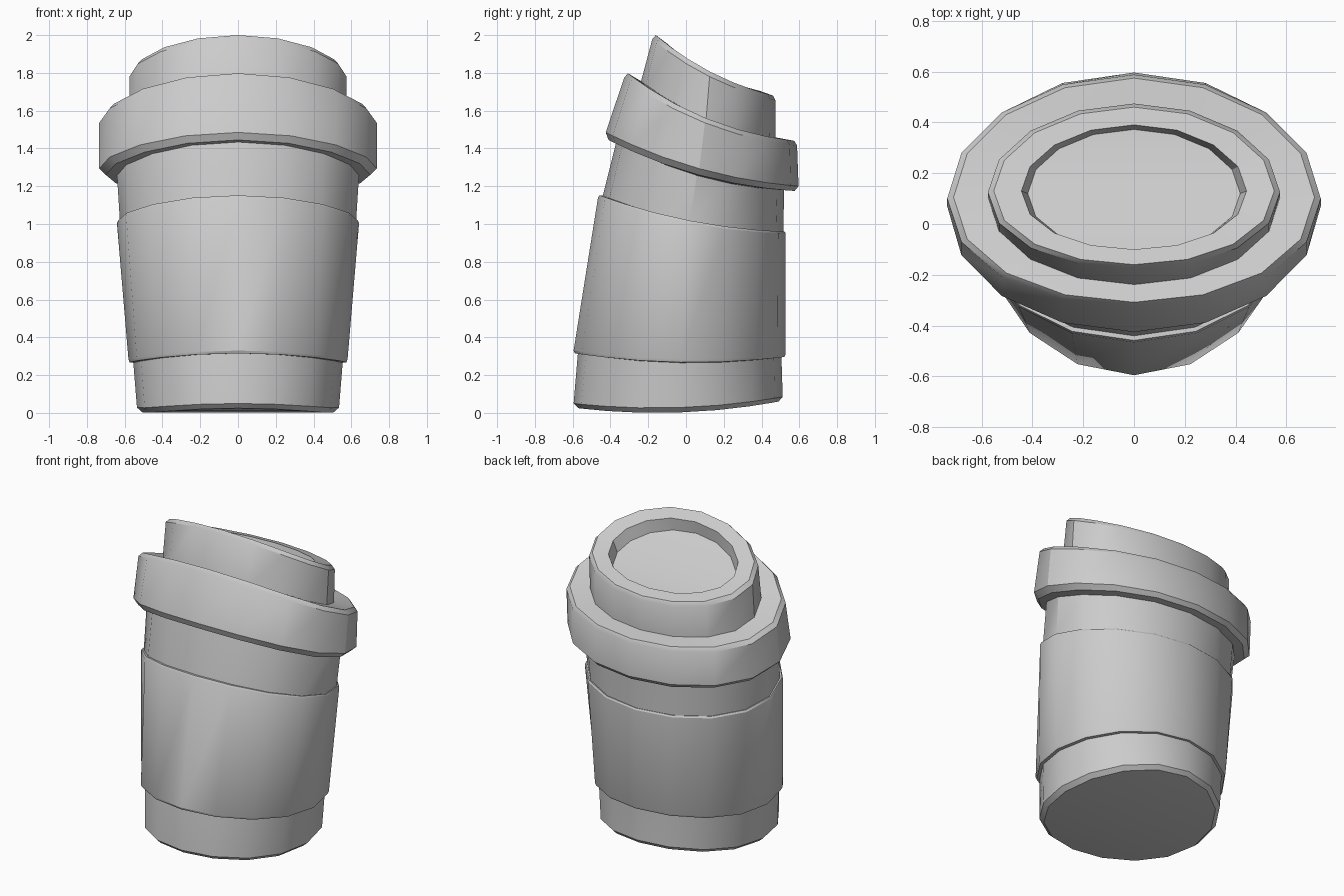
import bpy, bmesh, math

SIDES = 16

def ring(bm, spec):
    """Bent ring: half width, then (y, z) at front, side and back."""
    rx, yf, zf, ym, zm, yb, zb = spec
    verts = []
    for i in range(SIDES):
        a = 2 * math.pi * i / SIDES
        t = -math.cos(a)                      # -1 front, 0 side, 1 back
        y = ym + (yb - yf) / 2 * t + ((yb + yf) / 2 - ym) * t * t
        z = zm + (zb - zf) / 2 * t + ((zb + zf) / 2 - zm) * t * t
        verts.append(bm.verts.new((rx * math.sin(a), y, z)))
    return verts

def cap(bm, r):
    """Close a ring with strips running left to right, following its bend."""
    h = SIDES // 2
    bm.faces.new((r[0], r[1], r[-1]))
    for i in range(1, h - 1):
        bm.faces.new((r[i], r[i + 1], r[-i - 1], r[-i]))
    bm.faces.new((r[h - 1], r[h], r[h + 1]))

def shell(name, specs, cap_start=False, cap_end=False, closed=False):
    bm = bmesh.new()
    rings = [ring(bm, s) for s in specs]
    pairs = list(zip(rings, rings[1:]))
    if closed:
        pairs.append((rings[-1], rings[0]))
    for a, b in pairs:
        for i in range(SIDES):
            j = (i + 1) % SIDES
            bm.faces.new((a[i], a[j], b[j], b[i]))
    if cap_start:
        cap(bm, rings[0])
    if cap_end:
        cap(bm, rings[-1])
    bmesh.ops.recalc_face_normals(bm, faces=bm.faces[:])
    me = bpy.data.meshes.new(name)
    bm.to_mesh(me)
    bm.free()
    ob = bpy.data.objects.new(name, me)
    bpy.context.collection.objects.link(ob)
    bpy.ops.object.select_all(action='DESELECT')
    ob.select_set(True)
    bpy.context.view_layer.objects.active = ob
    bpy.ops.object.shade_smooth_by_angle(angle=math.radians(30))

# Cup body, closed at both ends
shell("cup", [
    (0.505, -0.57, 0.025, -0.04, 0.002, 0.49, 0.06),
    (0.535, -0.595, 0.05, -0.04, 0.028, 0.512, 0.085),
    (0.555, -0.572, 0.32, -0.03, 0.275, 0.505, 0.305),
    (0.625, -0.44, 1.15, 0.02, 1.01, 0.515, 0.955),
    (0.642, -0.365, 1.45, 0.06, 1.28, 0.52, 1.20),
], cap_start=True, cap_end=True)

# Sleeve wrapped around the cup
shell("sleeve", [
    (0.553, -0.57, 0.315, -0.03, 0.265, 0.503, 0.295),
    (0.574, -0.588, 0.315, -0.03, 0.268, 0.52, 0.296),
    (0.58, -0.595, 0.33, -0.03, 0.283, 0.527, 0.31),
    (0.641, -0.466, 1.14, 0.02, 1.005, 0.528, 0.95),
    (0.635, -0.458, 1.152, 0.02, 1.018, 0.522, 0.96),
    (0.622, -0.44, 1.15, 0.02, 1.015, 0.512, 0.958),
], closed=True)

# Lid rim with bevelled edges
shell("lid_rim", [
    (0.63, -0.355, 1.43, 0.06, 1.255, 0.51, 1.18),
    (0.70, -0.41, 1.445, 0.065, 1.26, 0.575, 1.175),
    (0.735, -0.425, 1.485, 0.07, 1.293, 0.596, 1.2),
    (0.735, -0.327, 1.775, 0.1, 1.535, 0.588, 1.415),
    (0.71, -0.308, 1.798, 0.105, 1.56, 0.574, 1.44),
    (0.54, -0.20, 1.733, 0.11, 1.555, 0.44, 1.465),
], cap_start=True, cap_end=True)

# Raised drinking top with a sunken centre
shell("lid_top", [
    (0.575, -0.245, 1.73, 0.105, 1.54, 0.473, 1.445),
    (0.575, -0.178, 1.98, 0.125, 1.78, 0.474, 1.655),
    (0.552, -0.16, 2.0, 0.13, 1.805, 0.46, 1.68),
    (0.443, -0.10, 1.955, 0.13, 1.80, 0.39, 1.705),
    (0.418, -0.11, 1.875, 0.12, 1.725, 0.372, 1.64),
], cap_end=True)
